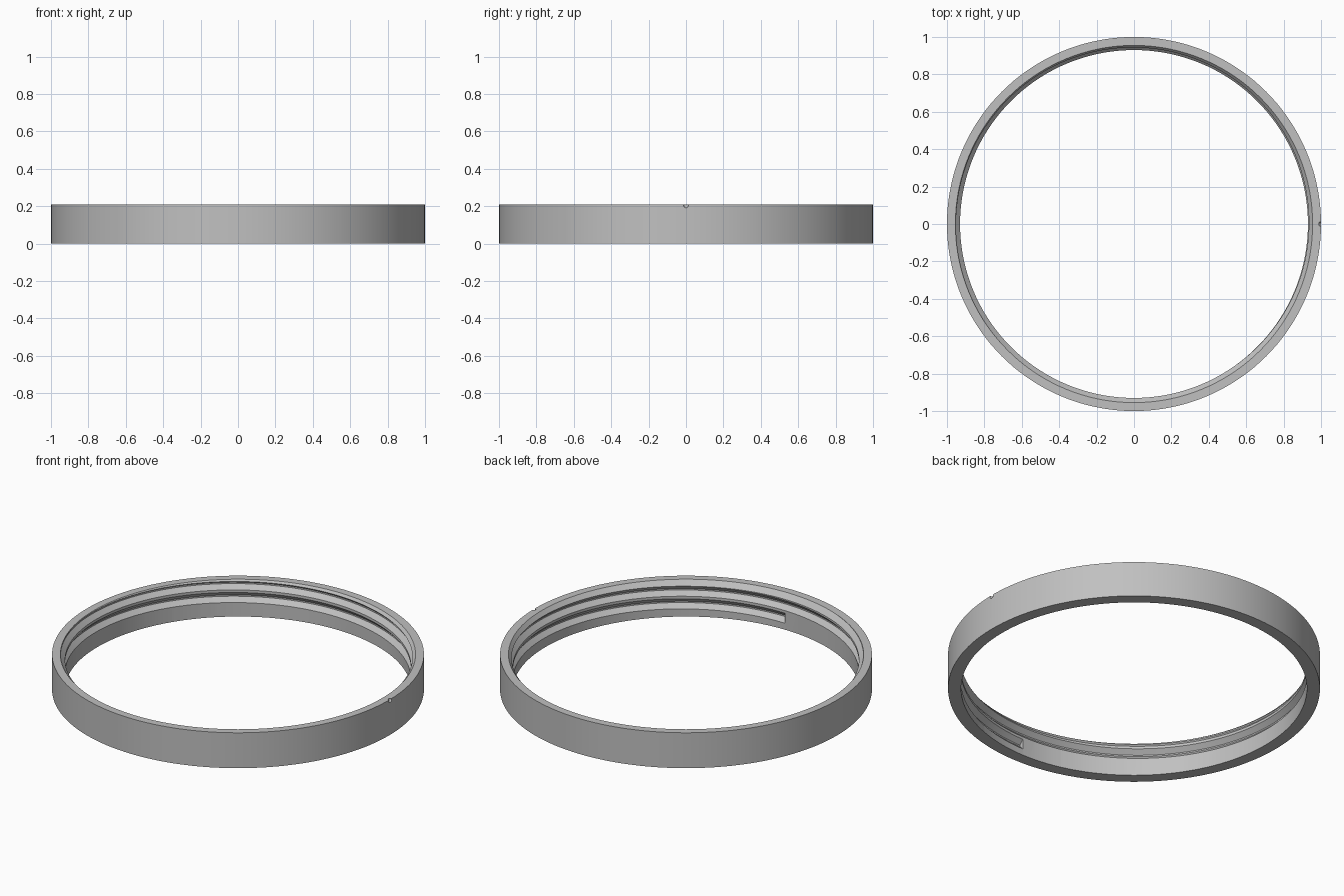
import bpy, bmesh, math
from mathutils import Vector

if "Cube" in bpy.data.objects:
    bpy.data.objects.remove(bpy.data.objects["Cube"], do_unlink=True)

SEGMENTS = 144
HEIGHT = 0.21
R_OUT, R_IN, R_ROOT = 1.0, 0.93, 0.955
PITCH, TURNS, START_ANGLE, START_Z = 0.075, 2.375, math.radians(270), 0.038

gray = bpy.data.materials.new("plain gray")
gray.use_nodes = True
color = (0.53, 0.53, 0.53, 1)
gray.diffuse_color = color
gray.node_tree.nodes["Principled BSDF"].inputs["Base Color"].default_value = color


def sweep(name, sections, closed):
    """Skin a list of matching cross-sections into a solid."""
    bm = bmesh.new()
    rings = [[bm.verts.new(p) for p in sec] for sec in sections]
    n = len(rings[0])
    for i in range(len(rings) if closed else len(rings) - 1):
        a, b = rings[i], rings[(i + 1) % len(rings)]
        for j in range(n):
            k = (j + 1) % n
            bm.faces.new((a[j], a[k], b[k], b[j]))
    if not closed:
        bm.faces.new(rings[0])
        bm.faces.new(rings[-1])
    bmesh.ops.recalc_face_normals(bm, faces=bm.faces)
    mesh = bpy.data.meshes.new(name)
    bm.to_mesh(mesh)
    bm.free()
    mesh.materials.append(gray)
    obj = bpy.data.objects.new(name, mesh)
    bpy.context.collection.objects.link(obj)
    return obj


def section(profile, angle, z=0.0):
    return [Vector((r * math.cos(angle), r * math.sin(angle), h + z)) for r, h in profile]


def cut(target, cutter):
    cutter.hide_render = True
    mod = target.modifiers.new("cut", 'BOOLEAN')
    mod.operation, mod.solver, mod.object = 'DIFFERENCE', 'EXACT', cutter
    bpy.ops.object.select_all(action='DESELECT')
    bpy.context.view_layer.objects.active = target
    target.select_set(True)
    bpy.ops.object.modifier_apply(modifier=mod.name)
    bpy.data.objects.remove(cutter, do_unlink=True)


# Ring body with a chamfered upper mouth
body_profile = [(R_OUT, 0), (R_OUT, HEIGHT), (R_ROOT, HEIGHT), (R_IN, HEIGHT - 0.03), (R_IN, 0)]
step = 2 * math.pi / SEGMENTS
ring = sweep("threaded_ring", [section(body_profile, i * step) for i in range(SEGMENTS)], True)

# Helical thread groove, blind at its lower end and running out at the mouth
groove_profile = [(0.925, -0.005), (R_ROOT, 0.026), (R_ROOT, 0.034), (0.925, 0.065)]
count = round(TURNS * SEGMENTS)
groove = sweep("groove_cutter", [
    section(groove_profile, START_ANGLE + i * step, START_Z + PITCH * i / SEGMENTS)
    for i in range(count + 1)], False)
cut(ring, groove)

# Small alignment dimple on the outer upper edge
bpy.ops.mesh.primitive_uv_sphere_add(segments=16, ring_count=8, radius=0.013,
                                     location=(0.999, 0, 0.204))
dimple = bpy.context.object
dimple.name = "dimple_cutter"
dimple.data.materials.append(gray)
cut(ring, dimple)

bpy.ops.object.shade_smooth_by_angle(angle=math.radians(25))
